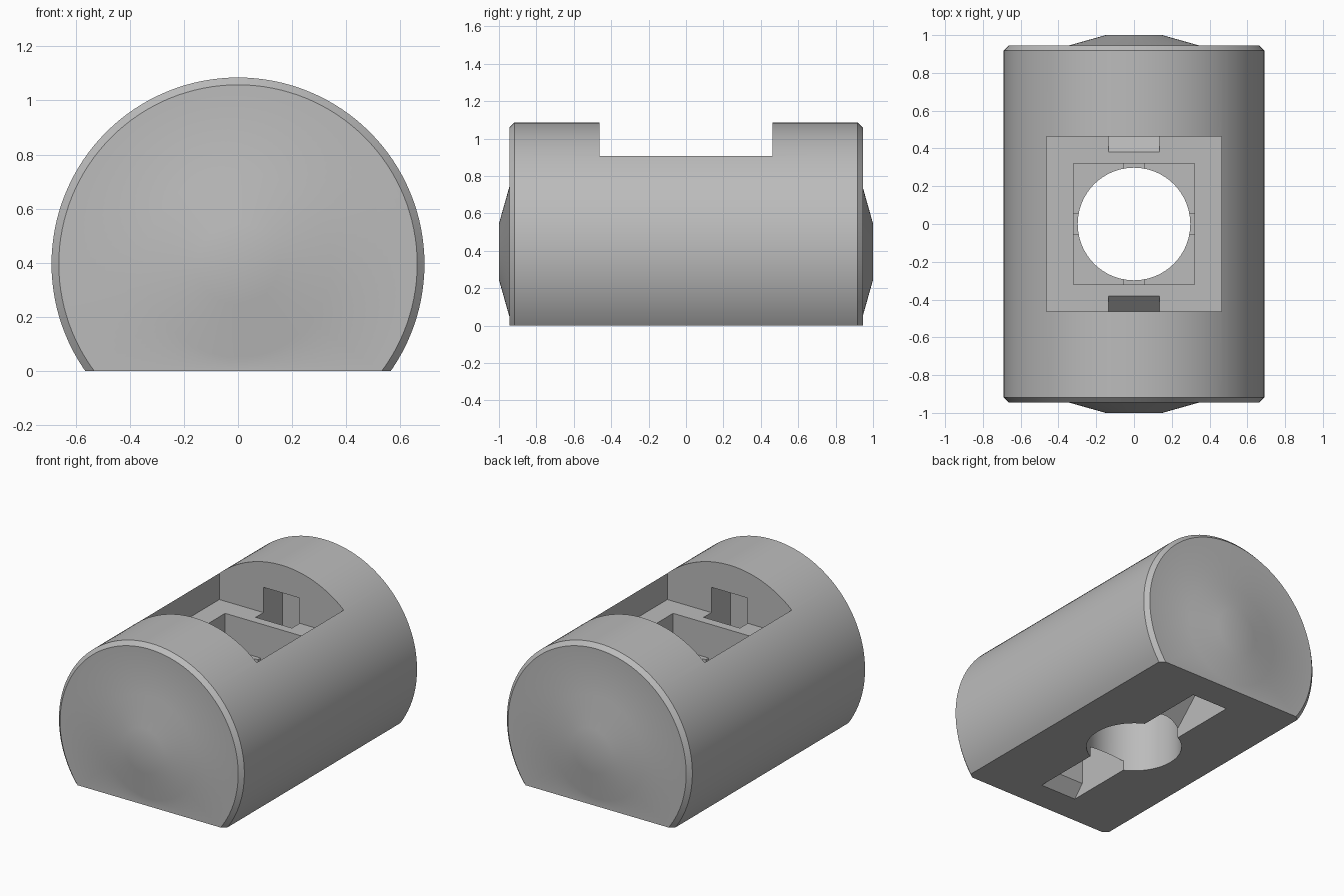
import bpy, bmesh, math
from mathutils import Matrix, Vector

if "Cube" in bpy.data.objects:
    bpy.data.objects.remove(bpy.data.objects["Cube"])

AXIS_Z = 0.395
grey = bpy.data.materials.new("plain grey")
grey.diffuse_color = (0.5, 0.5, 0.5, 1)
grey.use_nodes = True
grey.node_tree.nodes["Principled BSDF"].inputs["Base Color"].default_value = grey.diffuse_color


def make_object(name, bm, helper=False):
    bmesh.ops.remove_doubles(bm, verts=bm.verts, dist=1e-5)
    bmesh.ops.recalc_face_normals(bm, faces=bm.faces)
    mesh = bpy.data.meshes.new(name)
    bm.to_mesh(mesh)
    bm.free()
    mesh.materials.append(grey)
    ob = bpy.data.objects.new(name, mesh)
    bpy.context.collection.objects.link(ob)
    ob.hide_render = helper
    return ob


def box(name, x, y, z0, z1):
    bm = bmesh.new()
    bmesh.ops.create_cube(bm, size=1, matrix=Matrix.Translation((0, 0, (z0 + z1) / 2))
                          @ Matrix.Diagonal((2 * x, 2 * y, z1 - z0, 1)))
    return make_object(name, bm, True)


def channel(name, side, half_width, profile):
    # side profile in (y, z), extruded across x
    bm = bmesh.new()
    f = bm.faces.new([bm.verts.new((-half_width, side * y, z)) for y, z in profile])
    ext = bmesh.ops.extrude_face_region(bm, geom=[f])["geom"]
    bmesh.ops.translate(bm, vec=(2 * half_width, 0, 0),
                        verts=[v for v in ext if isinstance(v, bmesh.types.BMVert)])
    return make_object(name, bm, True)


# Barrel with chamfered rims and shallow raised bosses, turned about the y axis
half = [(0, -1), (0.15, -1), (0.345, -0.945), (0.663, -0.945), (0.69, -0.918)]
profile = half + [(r, -y) for r, y in reversed(half)]
bm = bmesh.new()
verts = [bm.verts.new((r, y, AXIS_Z)) for r, y in profile]
edges = [bm.edges.new(p) for p in zip(verts, verts[1:])]
bmesh.ops.spin(bm, geom=verts + edges, cent=(0, 0, AXIS_Z), axis=(0, 1, 0),
               angle=math.tau, steps=128, use_merge=True)
barrel = make_object("barrel", bm)

# Cutters: flat base, top pocket, square well, ledge notches, round hole
cutters = [
    box("base_cutter", 1, 1.5, -1, 0),
    box("pocket_cutter", 0.463, 0.463, 0.73, 1.5),
    box("well_cutter", 0.32, 0.32, 0.50, 1.0),
    box("notch_cutter_y", 0.055, 0.32, 0.47, 0.6),
    box("notch_cutter_x", 0.32, 0.055, 0.47, 0.6),
]
bm = bmesh.new()
bmesh.ops.create_cone(bm, cap_ends=True, segments=96, radius1=0.298, radius2=0.298,
                      depth=1.2, matrix=Matrix.Translation((0, 0, 0.4)))
cutters.append(make_object("hole_cutter", bm, True))

# Strap channels leading from the pocket walls down to the base slot
strap = [(0.1, -0.05), (0.785, -0.05), (0.665, 0.08), (0.665, 0.90), (0.38, 0.90),
         (0.38, 0.73), (0.58, 0.53), (0.58, 0.37), (0.27, 0.07), (0.1, 0.07)]
for side, label in ((-1, "front"), (1, "back")):
    cutters.append(channel(label + "_channel_cutter", side, 0.135, strap))

for c in cutters:
    m = barrel.modifiers.new(c.name, "BOOLEAN")
    m.operation, m.object, m.solver = "DIFFERENCE", c, "EXACT"

# Bake the cuts, then drop the cutters
bpy.context.view_layer.objects.active = barrel
barrel.select_set(True)
for m in list(barrel.modifiers):
    bpy.ops.object.modifier_apply(modifier=m.name)
for c in cutters:
    bpy.data.objects.remove(c)
bpy.ops.object.shade_smooth_by_angle(angle=math.radians(30))
